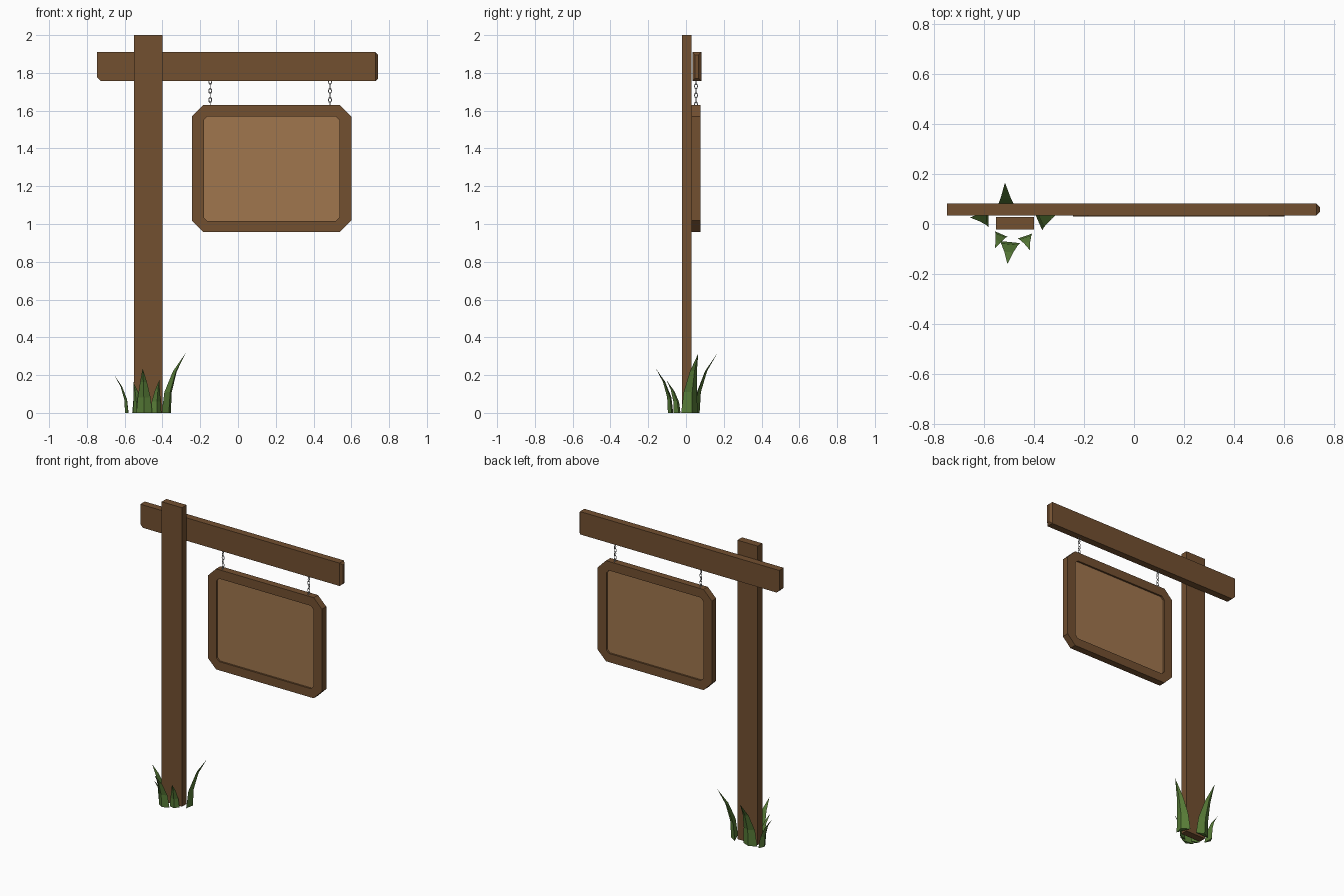
import bpy, bmesh, math
from mathutils import Vector

if "Cube" in bpy.data.objects:
    bpy.data.objects.remove(bpy.data.objects["Cube"])


def material(name, rgb):
    m = bpy.data.materials.new(name)
    m.diffuse_color = (*rgb, 1)
    m.use_nodes = True
    m.node_tree.nodes["Principled BSDF"].inputs["Base Color"].default_value = m.diffuse_color
    return m


WOOD = material("dark_wood", (0.17, 0.08, 0.03))
PANEL = material("light_wood", (0.35, 0.18, 0.075))
GRASS = material("grass", (0.10, 0.21, 0.04))


def finish(name, bm, mat):
    bmesh.ops.recalc_face_normals(bm, faces=bm.faces)
    me = bpy.data.meshes.new(name)
    bm.to_mesh(me)
    bm.free()
    me.materials.append(mat)
    ob = bpy.data.objects.new(name, me)
    bpy.context.collection.objects.link(ob)
    return ob


def box(lo, hi):
    bm = bmesh.new()
    bmesh.ops.create_cube(bm, size=1)
    for v in bm.verts:
        v.co = [(a + b) / 2 + c * (b - a) for a, b, c in zip(lo, hi, v.co)]
    return bm


def octagon(x0, x1, z0, z1, c):
    return [(x0 + c, z0), (x1 - c, z0), (x1, z0 + c), (x1, z1 - c),
            (x1 - c, z1), (x0 + c, z1), (x0, z1 - c), (x0, z0 + c)]


# Post
finish("post", box((-0.55, -0.021, 0), (-0.40, 0.028, 2)), WOOD)

# Crossbeam: chamfered right end, cut lower left corner
bm = box((-0.747, 0.034, 1.757), (0.742, 0.081, 1.91))
right = [e for e in bm.edges if all(v.co.x > 0.7 for v in e.verts)]
left = [e for e in bm.edges if all(v.co.x < -0.7 and v.co.z < 1.8 for v in e.verts)]
bmesh.ops.bevel(bm, geom=right, offset=0.014, segments=1, affect='EDGES')
left = [e for e in left if e.is_valid]
bmesh.ops.bevel(bm, geom=left, offset=0.02, segments=1, affect='EDGES')
finish("crossbeam", bm, WOOD)

# Sign frame: octagonal ring with thickness
Y0, Y1 = 0.030, 0.076
outer = octagon(-0.244, 0.600, 0.957, 1.630, 0.061)
inner = octagon(-0.181, 0.537, 1.015, 1.570, 0.02)
bm = bmesh.new()
loops = [[bm.verts.new((x, y, z)) for x, z in shape]
         for shape, y in ((outer, Y0), (outer, Y1), (inner, Y1), (inner, Y0))]
for k in range(4):
    a, b = loops[k], loops[(k + 1) % 4]
    for i in range(8):
        j = (i + 1) % 8
        bm.faces.new((a[i], a[j], b[j], b[i]))
finish("sign_frame", bm, WOOD)

# Recessed sign board
bm = bmesh.new()
front, back = [[bm.verts.new((x, y, z)) for x, z in inner] for y in (0.042, 0.064)]
bm.faces.new(front)
bm.faces.new(back)
for i in range(8):
    j = (i + 1) % 8
    bm.faces.new((front[i], front[j], back[j], back[i]))
finish("sign_board", bm, PANEL)

# Two hanging chains of alternating links
for side, x in (("left", -0.147), ("right", 0.487)):
    for i in range(6):
        bpy.ops.mesh.primitive_torus_add(
            major_segments=8, minor_segments=4, major_radius=0.008, minor_radius=0.0025,
            location=(x, 0.053, 1.633 + i * 0.024),
            rotation=(0, math.pi / 2, math.pi / 2 * (i % 2)))
        link = bpy.context.object
        link.name = f"chain_link_{side}_{i + 1}"
        link.scale = (1.6, 1, 1)


# Grass blades: curved, ridged, tapering to a point
def blade(i, base, tip, width, depth):
    base, tip = Vector(base).to_3d(), Vector(tip)
    out = Vector((tip.x - base.x, tip.y - base.y, 0))
    d = out.normalized()
    side = Vector((-d.y, d.x, 0))
    bm = bmesh.new()
    rings = []
    for s, f in ((0, 1), (0.35, 0.8), (0.7, 0.42)):
        p = base + out * s ** 2.2 + Vector((0, 0, tip.z * s))
        rings.append([bm.verts.new(p + o * f) for o in
                      (side * width / 2, d * depth, -side * width / 2)])
    end = bm.verts.new(tip)
    bm.faces.new(rings[0])
    for k in range(3):
        n = (k + 1) % 3
        for a, b in zip(rings, rings[1:]):
            bm.faces.new((a[k], a[n], b[n], b[k]))
        bm.faces.new((rings[-1][k], rings[-1][n], end))
    finish(f"grass_blade_{i}", bm, GRASS)


for i, args in enumerate([
        ((-0.580, 0.025), (-0.655, 0.026, 0.20), 0.075, 0.018),
        ((-0.385, 0.018), (-0.278, 0.065, 0.315), 0.095, 0.032),
        ((-0.510, 0.048), (-0.515, 0.165, 0.315), 0.100, 0.024),
        ((-0.496, -0.072), (-0.505, -0.160, 0.235), 0.085, 0.024),
        ((-0.530, -0.040), (-0.555, -0.098, 0.165), 0.056, 0.018),
        ((-0.435, -0.048), (-0.416, -0.104, 0.175), 0.062, 0.018)]):
    blade(i + 1, *args)
